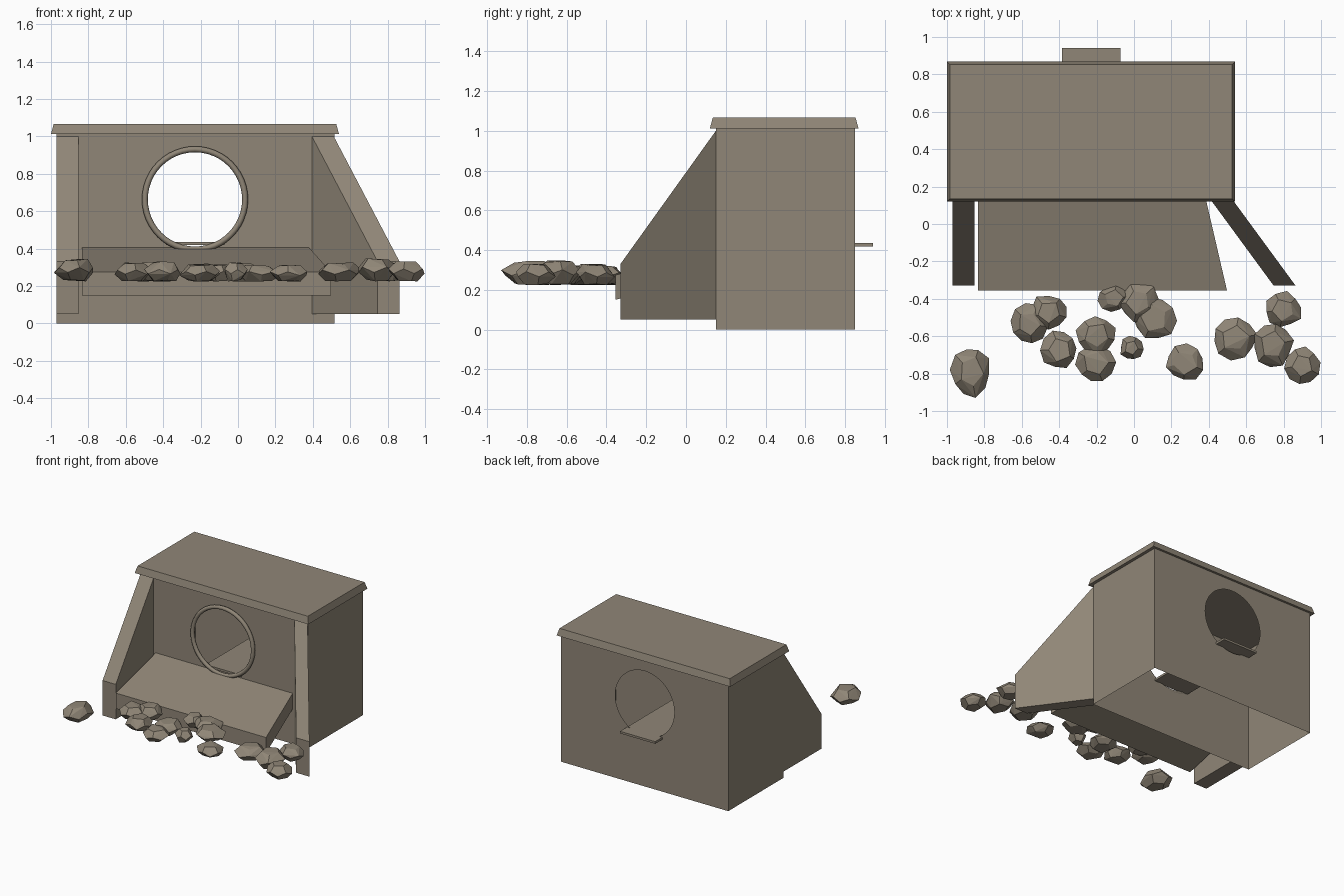
import bpy, bmesh, math, random
from mathutils import Vector

if "Cube" in bpy.data.objects:
    bpy.data.objects.remove(bpy.data.objects["Cube"])

random.seed(4)
stone = bpy.data.materials.new("warm_grey_stone")
stone.diffuse_color = (0.28, 0.24, 0.185, 1)
stone.use_nodes = True
stone.node_tree.nodes["Principled BSDF"].inputs["Base Color"].default_value = stone.diffuse_color


def finish(name, bm):
    bmesh.ops.recalc_face_normals(bm, faces=bm.faces[:])
    me = bpy.data.meshes.new(name)
    bm.to_mesh(me)
    bm.free()
    me.materials.append(stone)
    ob = bpy.data.objects.new(name, me)
    bpy.context.collection.objects.link(ob)
    return ob


def loft(name, a, b):
    """Closed solid between two matching outlines."""
    bm = bmesh.new()
    va = [bm.verts.new(p) for p in a]
    vb = [bm.verts.new(p) for p in b]
    bm.faces.new(va)
    bm.faces.new(vb)
    n = len(va)
    for i in range(n):
        j = (i + 1) % n
        bm.faces.new((va[i], va[j], vb[j], vb[i]))
    return finish(name, bm)


def rect(x0, x1, y0, y1, z):
    return [(x0, y0, z), (x1, y0, z), (x1, y1, z), (x0, y1, z)]


X0, X1, Y0, Y1, TOP = -0.97, 0.515, 0.15, 0.85, 1.015
CX, CZ, R = -0.23, 0.663, 0.262

# Hollow headwall: front and back panels with round openings, plain sides, open base
bm = bmesh.new()
corners = []
for y in (Y0, Y1):
    sq = [bm.verts.new((x, y, z)) for x, z in ((X0, 0), (X1, 0), (X1, TOP), (X0, TOP))]
    ring = [bm.verts.new((CX + R * math.cos(t * math.tau / 48), y,
                          CZ + R * math.sin(t * math.tau / 48))) for t in range(48)]
    edges = [bm.edges.new((l[i], l[(i + 1) % len(l)])) for l in (sq, ring) for i in range(len(l))]
    bmesh.ops.triangle_fill(bm, edges=edges, use_beauty=True, normal=(0, 1, 0))
    corners.append(sq)
f, b = corners
for i, j in ((0, 3), (1, 2)):
    bm.faces.new((f[i], f[j], b[j], b[i]))
bmesh.ops.dissolve_limit(bm, angle_limit=0.01, verts=bm.verts[:], edges=bm.edges[:])
finish("headwall", bm)

# Coping slab with sloping edges
loft("coping", rect(-1.0, 0.54, 0.12, 0.868, 1.012), rect(-0.985, 0.525, 0.135, 0.853, 1.067))

# Wing walls: same side profile, the right one splayed outwards
profile = ((-0.33, 0.05), (0.15, 0.05), (0.15, 1.0), (-0.33, 0.33))
for name, xb, xf in (("left_wing", -0.97, -0.97), ("right_wing", 0.395, 0.747)):
    def side(off):
        return [((xf if y < 0 else xb) + off, y, z) for y, z in profile]
    loft(name, side(0), side(0.117))

# Sloping apron slab
def apron(z):
    return [(-0.835, 0.15, 0.405 + z), (0.38, 0.15, 0.405 + z),
            (0.497, -0.355, 0.275 + z), (-0.835, -0.355, 0.275 + z)]
loft("apron", apron(0), apron(-0.125))

# Thin strip lying in the pipe opening
loft("pipe_floor", rect(-0.385, -0.073, 0.14, 0.94, 0.418), rect(-0.385, -0.073, 0.14, 0.94, 0.435))

# Rounded rim around the front opening
bpy.ops.mesh.primitive_torus_add(location=(CX, 0.137, CZ), rotation=(math.pi / 2, 0, 0),
                                 major_segments=48, minor_segments=8,
                                 major_radius=0.268, minor_radius=0.016)
rim = bpy.context.object
rim.name = "pipe_rim"
rim.data.materials.append(stone)
bpy.ops.object.shade_smooth_by_angle(angle=math.radians(50))

# Flattened, irregular twelve-sided rocks: x, y, half width, half depth, top
PHI = (1 + 5 ** 0.5) / 2
pts = [Vector((x, y, z)) for x in (-1, 1) for y in (-1, 1) for z in (-1, 1)]
for s in (-1, 1):
    for t in (-1, 1):
        p = (0, s / PHI, t * PHI)
        pts += [Vector(p[k:] + p[:k]) for k in range(3)]
# tilt so that one pentagon lies on top
turn = Vector((0, 1, PHI)).rotation_difference(Vector((0, 0, 1)))
if max((turn @ p).z for p in pts) > 1.4:
    turn = Vector((0, PHI, 1)).rotation_difference(Vector((0, 0, 1)))

rocks = [(-.88, -.80, .105, .13, .345), (-.56, -.53, .10, .107, .325),
         (-.455, -.475, .095, .09, .33), (-.405, -.67, .097, .10, .33),
         (-.205, -.60, .107, .107, .32), (-.205, -.745, .11, .095, .315),
         (-.01, -.66, .062, .062, .325), (-.11, -.40, .085, .07, .315),
         (.025, -.415, .107, .11, .325), (.11, -.50, .12, .11, .31),
         (.27, -.735, .10, .097, .312), (.545, -.615, .115, .115, .325),
         (.75, -.65, .105, .115, .347), (.80, -.455, .093, .097, .33),
         (.90, -.755, .097, .10, .33)]
for i, (x, y, rx, ry, top) in enumerate(rocks):
    spin = random.uniform(0, math.tau)
    ps = []
    for p in pts:
        q = (turn @ p) * random.uniform(0.88, 1.08)
        c, s = math.cos(spin), math.sin(spin)
        ps.append(Vector((q.x * c - q.y * s, q.x * s + q.y * c, q.z)))
    lo = [min(p[k] for p in ps) for k in range(3)]
    hi = [max(p[k] for p in ps) for k in range(3)]
    box = ((x - rx, x + rx), (y - ry, y + ry), (0.225, top))
    bm = bmesh.new()
    for p in ps:
        bm.verts.new([box[k][0] + (p[k] - lo[k]) / (hi[k] - lo[k]) * (box[k][1] - box[k][0])
                      for k in range(3)])
    bmesh.ops.convex_hull(bm, input=bm.verts[:])
    finish("rock_%02d" % (i + 1), bm)
